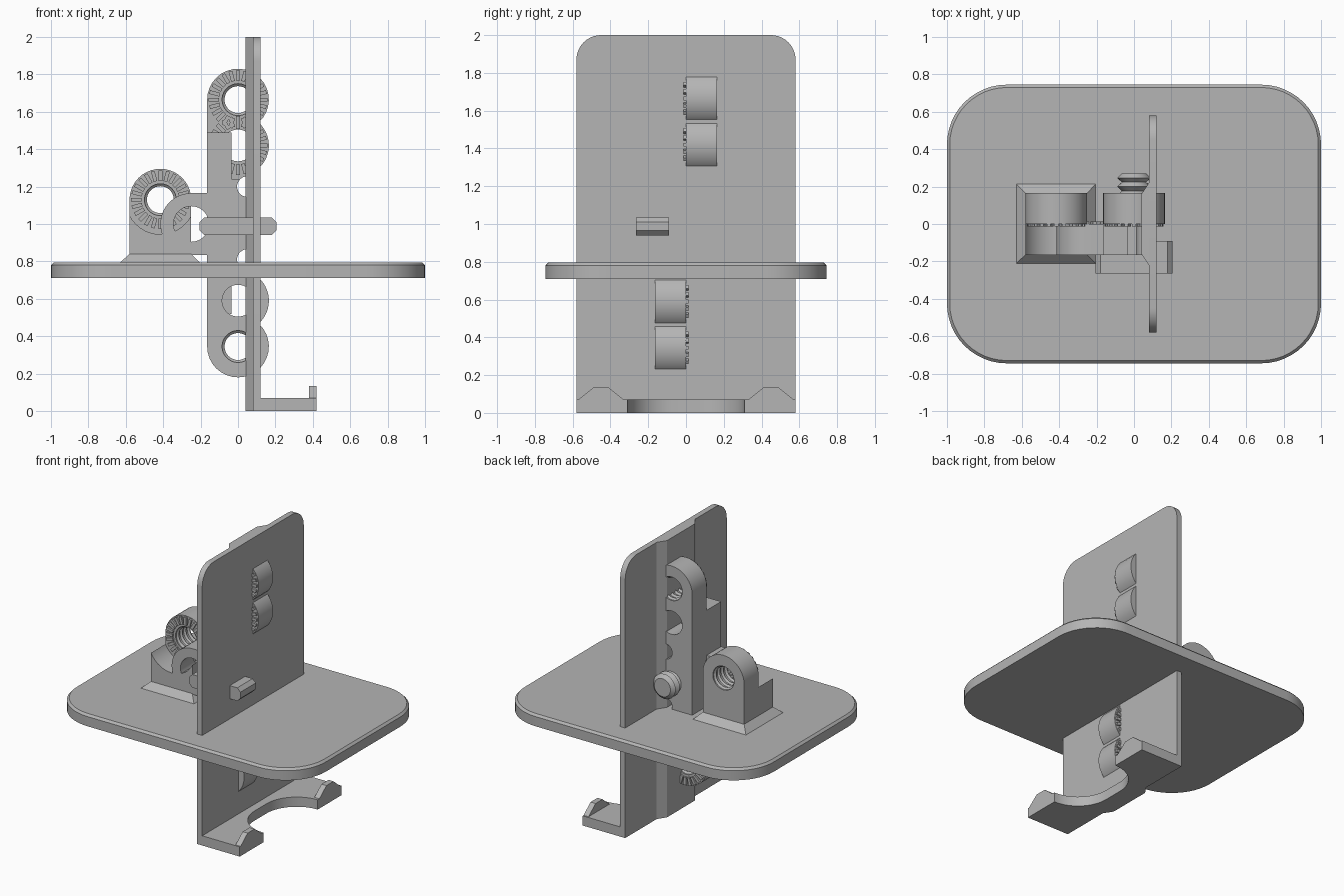
import bpy, bmesh
from math import sin, cos, pi, radians
from mathutils import Matrix, Vector

cube = bpy.data.objects.get("Cube")
if cube:
    bpy.data.objects.remove(cube)

grey = bpy.data.materials.new("plain grey")
grey.use_nodes = True
grey.diffuse_color = (0.46, 0.46, 0.46, 1)
grey.node_tree.nodes["Principled BSDF"].inputs["Base Color"].default_value = (0.46, 0.46, 0.46, 1)

R = 0.165        # knuckle radius, also the half depth of the arm
HOLE = 0.085
MID = 1.005      # height of the arm's centre


def finish(name, bm):
    bmesh.ops.recalc_face_normals(bm, faces=bm.faces)
    me = bpy.data.meshes.new(name)
    bm.to_mesh(me)
    bm.free()
    me.materials.append(grey)
    ob = bpy.data.objects.new(name, me)
    bpy.context.collection.objects.link(ob)
    smooth(me)
    return ob


def smooth(me):
    me.polygons.foreach_set("use_smooth", [True] * len(me.polygons))
    me.set_sharp_from_angle(angle=radians(30))


def place(p, axis, h):
    a, b = p
    return {"x": (h, a, b), "y": (a, h, b), "z": (a, b, h)}[axis]


def loft(name, axis, sections):
    """Skin a list of (outline, position along axis) and cap both ends."""
    bm = bmesh.new()
    rows = [[bm.verts.new(place(p, axis, h)) for p in pts] for pts, h in sections]
    n = len(rows[0])
    for low, high in zip(rows, rows[1:]):
        for i in range(n):
            j = (i + 1) % n
            bm.faces.new((low[i], low[j], high[j], high[i]))
    bm.faces.new(rows[0])
    bm.faces.new(rows[-1])
    return finish(name, bm)


def prism(name, axis, pts, lo, hi):
    return loft(name, axis, [(pts, lo), (pts, hi)])


def arc(cx, cy, r, start, end, n=20):
    return [(cx + r * cos(radians(start + (end - start) * i / n)),
             cy + r * sin(radians(start + (end - start) * i / n))) for i in range(n + 1)]


def circle(cx, cy, r, n=40):
    return arc(cx, cy, r, 0, 360, n)[:-1]


def rect(x0, x1, y0, y1):
    return [(x0, y0), (x1, y0), (x1, y1), (x0, y1)]


def rounded(w, d, r):
    return (arc(w - r, d - r, r, 0, 90, 12) + arc(r - w, d - r, r, 90, 180, 12)
            + arc(r - w, r - d, r, 180, 270, 12) + arc(w - r, r - d, r, 270, 360, 12))


def drill(ob, holes):
    """Cut round holes (x, z, radius) through a part along y."""
    cutters = []
    for x, z, r in holes:
        c = prism("hole_cutter", "y", circle(x, z, r), -0.4, 0.4)
        c.hide_render = True
        mod = ob.modifiers.new("hole", "BOOLEAN")
        mod.operation, mod.solver, mod.object = "DIFFERENCE", "EXACT", c
        cutters.append(c)
    bpy.context.view_layer.update()
    me = bpy.data.meshes.new_from_object(ob.evaluated_get(bpy.context.evaluated_depsgraph_get()))
    ob.modifiers.clear()
    ob.data = me
    smooth(me)
    for c in cutters:
        bpy.data.objects.remove(c)


def teeth(name, x, z, side, n=24):
    """Radial locking teeth on the inner face of a knuckle."""
    bm = bmesh.new()
    for i in range(n):
        m = (Matrix.Translation((x, 0, z)) @ Matrix.Rotation(2 * pi * i / n, 4, "Y")
             @ Matrix.Translation((0.129, -0.004 * side, 0)) @ Matrix.Diagonal((0.056, 0.018, 0.02, 1)))
        bmesh.ops.create_cube(bm, size=1, matrix=m)
    return finish(name, bm)


def thread(name, x, z, y0, y1, inner, outer, turns, cap=True):
    """Stack of ridges along y; open when used inside a hole."""
    rows = []
    for i in range(2 * turns + 1):
        r = outer if i % 2 else inner
        rows.append((circle(x, z, r, 32), y0 + (y1 - y0) * i / (2 * turns)))
    return loft(name, "y", rows)


def ridges(name, x, z, y0, y1, count=4):
    """Internal screw ridges of a knuckle hole."""
    bm = bmesh.new()
    n = 32
    for k in range(count):
        y = y0 + (y1 - y0) * (k + 0.5) / count
        rows = [[bm.verts.new((px, y + dy, pz)) for px, pz in circle(x, z, r, n)]
                for r, dy in ((HOLE + 0.005, -0.015), (HOLE - 0.013, 0), (HOLE + 0.005, 0.015))]
        for a, b in ((0, 1), (1, 2), (2, 0)):
            for i in range(n):
                j = (i + 1) % n
                bm.faces.new((rows[a][i], rows[a][j], rows[b][j], rows[b][i]))
    return finish(name, bm)


# Base plate with a small chamfer around the top
loft("base_plate", "z", [(rounded(1, 0.745, 0.32), 0.71), (rounded(1, 0.745, 0.32), 0.78),
                         (rounded(0.985, 0.73, 0.305), 0.795)])

# Upright panel and the rib along its inner side
prism("upright_panel", "x", [(-0.58, 0), (0.58, 0)] + arc(0.45, 1.87, 0.13, 0, 90, 10)
      + arc(-0.45, 1.87, 0.13, 90, 180, 10), 0.08, 0.12)
prism("panel_rib", "z", [(0.09, -0.22), (0.08, -0.22), (0.04, -0.16), (0.04, 0.16),
                         (0.08, 0.22), (0.09, 0.22)], 0, 2)

# Support ledge with a rounded recess, and its end tabs
prism("support_ledge", "z", [(0.1, -0.58), (0.42, -0.58)]
      + arc(0.42, -0.07, 0.24, 270, 180, 14) + arc(0.42, 0.07, 0.24, 180, 90, 14)
      + [(0.42, 0.58), (0.1, 0.58)], 0, 0.07)
for label, s in (("right", -1), ("left", 1)):
    prism("ledge_tab_" + label, "x", [(s * y, z) for y, z in
          ((0.57, 0.06), (0.57, 0.07), (0.49, 0.135), (0.41, 0.135), (0.33, 0.07), (0.33, 0.06))],
          0.38, 0.42)

# Hinge mount on the base plate
MX, MZ = -0.415, 1.13
loft("mount_foot", "z", [(rect(-0.635, -0.2, -0.215, 0.22), 0.79),
                         (rect(MX - R, MX + R, -R, R), 0.84)])
mount = prism("mount_knuckle", "y", [(MX - R, 0.83), (MX + R, 0.83)] + arc(MX, MZ, R, 0, 180), 0, R)
drill(mount, [(MX, MZ, HOLE)])
saddle = prism("mount_saddle", "y", rect(MX - R, MX + R, 0.83, 1.05), -R, 0)
drill(saddle, [(MX, MZ, 0.185)])
teeth("mount_teeth", MX, MZ, 1)
ridges("mount_thread", MX, MZ, 0, R)

# Arm: the front half is the back half turned end for end
half = ([(-R, 0.52), (-0.035, 0.52), (-0.035, 0.77), (0.062, 0.77)]
        + arc(0, 1.42, R, -68, 48) + arc(0, 1.665, R, -47.5, 180))
holes = [(0, 1.665, HOLE), (0, 1.42, HOLE), (0.05, 1.2, 0.055), (0.05, 0.81, 0.055)]
for label, side in (("back", 1), ("front", -1)):
    def flip(z):
        return MID + side * (z - MID)
    part = prism("arm_" + label, "y", [(x, flip(z)) for x, z in half], 0, side * R)
    drill(part, [(x, flip(z), r) for x, z, r in holes])
    for place_name, z in (("end", 1.665), ("inner", 1.42)):
        teeth("arm_teeth_" + label + "_" + place_name, 0, flip(z), side)
    ridges("arm_thread_" + label, 0, flip(1.665), 0, side * R)

# Side knuckle that meets the mount
knuckle = prism("side_knuckle", "y", arc(-0.25, 1, R, 90, 270) + [(-0.1, 1 - R), (-0.1, 1 + R)], -R, 0)
drill(knuckle, [(-0.25, 1, 0.095)])
teeth("side_knuckle_teeth", -0.25, 1, -1)

# Clamping screw: bar handle and threaded end
c = 0.025
prism("screw_handle", "y", [(-0.205 + c, 0.94), (0.205 - c, 0.94), (0.205, 0.94 + c), (0.205, 1.035 - c),
                            (0.205 - c, 1.035), (-0.205 + c, 1.035), (-0.205, 1.035 - c),
                            (-0.205, 0.94 + c)], -0.265, -0.09)
thread("screw_thread", 0, 0.99, 0.13, 0.27, 0.065, 0.09, 3)
